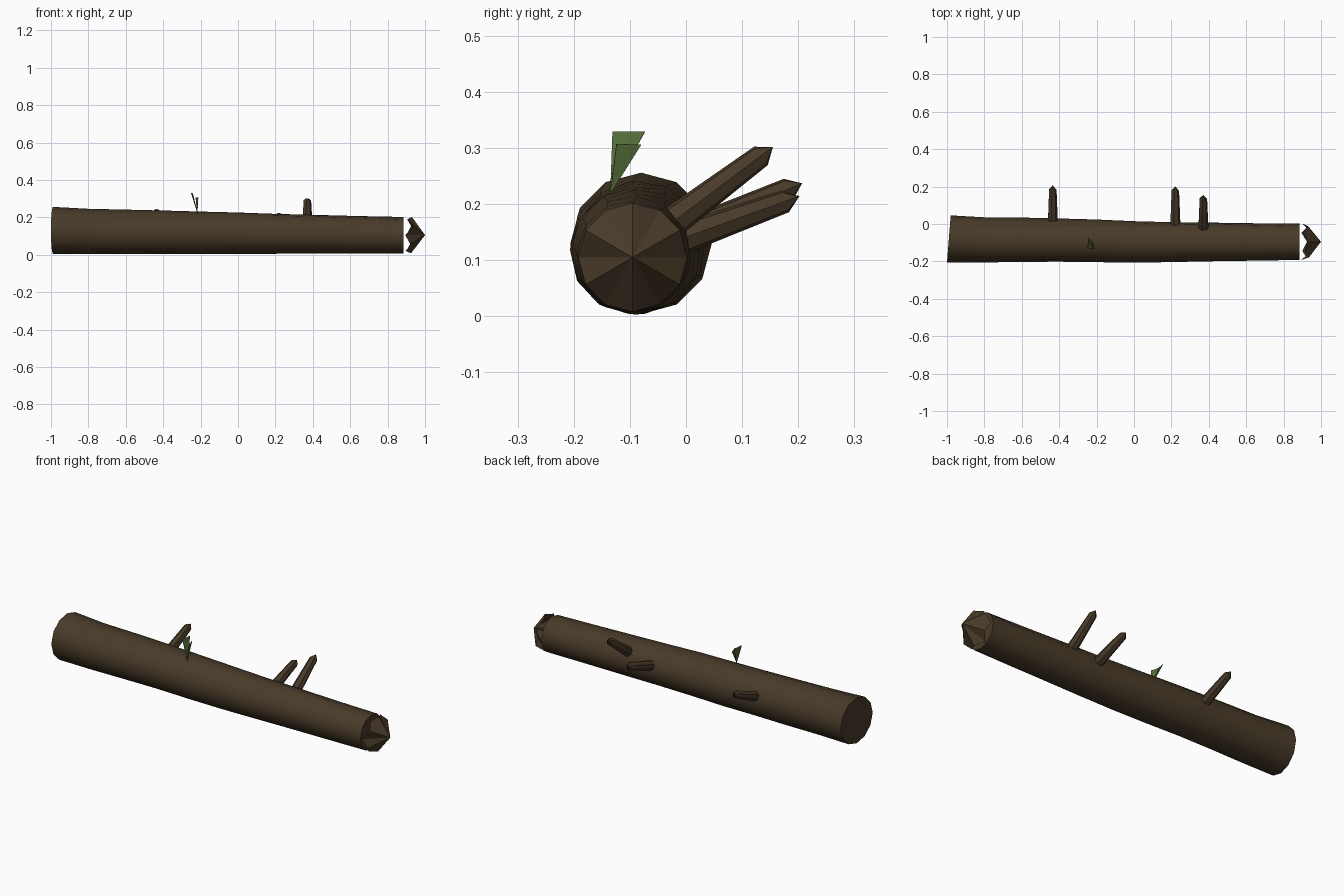
import bpy, bmesh, math
from mathutils import Vector

if "Cube" in bpy.data.objects:
    bpy.data.objects.remove(bpy.data.objects["Cube"])

def material(name, col):
    m = bpy.data.materials.new(name)
    m.diffuse_color = (*col, 1)
    m.use_nodes = True
    m.node_tree.nodes["Principled BSDF"].inputs["Base Color"].default_value = m.diffuse_color
    return m

BARK = material("dark_bark", (0.066, 0.043, 0.022))
LEAF = material("leaf_green", (0.085, 0.150, 0.040))

def finish(bm, name, mat, smooth=True):
    me = bpy.data.meshes.new(name)
    bm.to_mesh(me)
    bm.free()
    me.materials.append(mat)
    ob = bpy.data.objects.new(name, me)
    bpy.context.collection.objects.link(ob)
    if smooth:
        bpy.context.view_layer.objects.active = ob
        ob.select_set(True)
        bpy.ops.object.shade_smooth_by_angle(angle=math.radians(40))
        ob.select_set(False)
    return ob

def bridge(bm, a, b):
    n = len(a)
    for i in range(n):
        bm.faces.new((a[i], a[(i + 1) % n], b[(i + 1) % n], b[i]))

SIDES = 12

# trunk: rings of (x, centre y, centre z, radius), flat at both ends
rings = [(-0.99, -0.080, 0.130, 0.126), (-0.8, -0.085, 0.125, 0.121),
         (-0.6, -0.084, 0.123, 0.119), (-0.4, -0.086, 0.121, 0.116),
         (-0.2, -0.090, 0.117, 0.114), (0.0, -0.096, 0.115, 0.111),
         (0.2, -0.097, 0.112, 0.107), (0.4, -0.096, 0.110, 0.104),
         (0.65, -0.096, 0.107, 0.100), (0.885, -0.095, 0.105, 0.097)]
bm = bmesh.new()
loops = []
for k, (x, cy, cz, r) in enumerate(rings):
    loop = []
    for i in range(SIDES):
        a = 2 * math.pi * i / SIDES + 0.10 * math.sin(k * 0.7)
        lean = 0.01 * math.cos(a) if k == 0 else 0
        loop.append(bm.verts.new((x + lean, cy + r * math.cos(a), cz + r * math.sin(a))))
    loops.append(loop)
for a, b in zip(loops, loops[1:]):
    bridge(bm, a, b)
bm.faces.new(loops[0])
bm.faces.new(loops[-1])
bmesh.ops.recalc_face_normals(bm, faces=bm.faces)
finish(bm, "trunk", BARK)

# splintered end: shallow jagged cone whose faces look back at the trunk
bm = bmesh.new()
tip = bm.verts.new((1.0, -0.095, 0.105))
jag = [0.90, 0.925, 0.905, 0.93, 0.91, 0.935, 0.895, 0.92, 0.90, 0.925, 0.895, 0.93]
rim = []
for i, x in enumerate(jag):
    a = 2 * math.pi * i / SIDES
    rim.append(bm.verts.new((x, -0.095 + 0.097 * math.cos(a), 0.105 + 0.097 * math.sin(a))))
for i in range(SIDES):
    f = bm.faces.new((rim[i], rim[(i + 1) % SIDES], tip))
    f.normal_update()
    if f.normal.x > 0:
        f.normal_flip()
finish(bm, "splintered_end", BARK, smooth=False)

# branch stubs: tapered, with a short pointed tip
def branch(name, base, apex, r0=0.029, r1=0.021, n=7):
    base, apex = Vector(base), Vector(apex)
    d = (apex - base).normalized()
    u = Vector((1, 0, 0))
    v = d.cross(u)
    bm = bmesh.new()
    def ring(c, r):
        return [bm.verts.new(c + r * (math.cos(t) * u + math.sin(t) * v))
                for t in (2 * math.pi * i / n for i in range(n))]
    lo, hi = ring(base, r0), ring(apex - d * 0.027, r1)
    bridge(bm, lo, hi)
    top = bm.verts.new(apex)
    for i in range(n):
        bm.faces.new((hi[i], hi[(i + 1) % n], top))
    bm.faces.new(lo)
    bmesh.ops.recalc_face_normals(bm, faces=bm.faces)
    finish(bm, name, BARK)

branch("branch_left", (-0.435, -0.02, 0.138), (-0.435, 0.207, 0.237))
branch("branch_middle", (0.22, -0.02, 0.134), (0.22, 0.202, 0.214))
branch("branch_right", (0.37, -0.04, 0.156), (0.37, 0.155, 0.302))

# leaf sprout: two upright blades widening from a pointed foot
blades = [((-0.215, -0.135, 0.218), (-0.25, -0.131, 0.329), (-0.243, -0.073, 0.329)),
          ((-0.218, -0.135, 0.218), (-0.213, -0.124, 0.307), (-0.226, -0.080, 0.306))]
for k, pts in enumerate(blades):
    bm = bmesh.new()
    bm.faces.new([bm.verts.new(p) for p in pts])
    ob = finish(bm, f"leaf_blade_{k + 1}", LEAF, smooth=False)
    s = ob.modifiers.new("thickness", "SOLIDIFY")
    s.thickness = 0.002
    s.offset = 0
